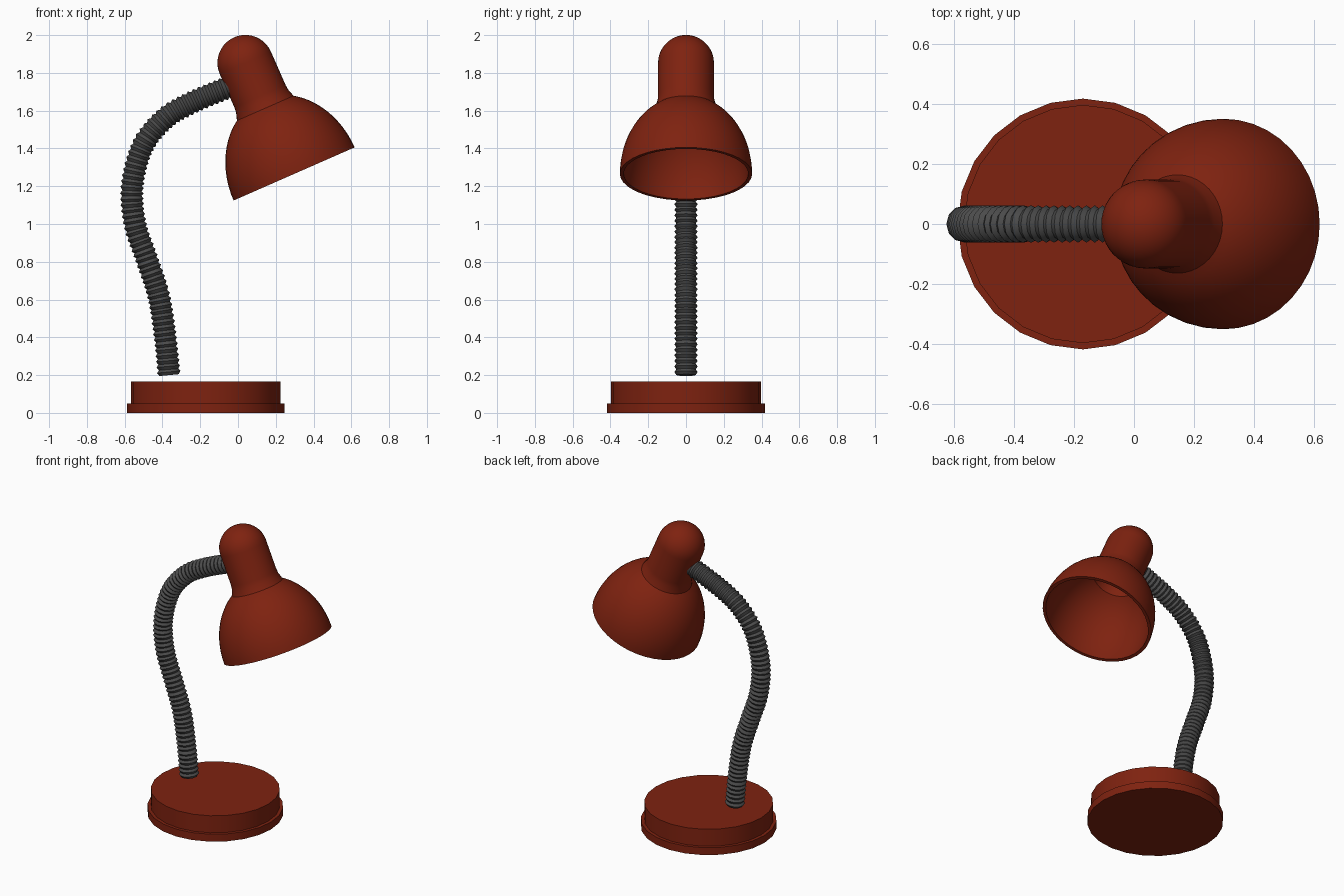
import bpy, bmesh, math
from mathutils import Vector

if "Cube" in bpy.data.objects:
    bpy.data.objects.remove(bpy.data.objects["Cube"])


def material(name, rgb):
    m = bpy.data.materials.new(name)
    m.diffuse_color = (*rgb, 1)
    m.use_nodes = True
    m.node_tree.nodes["Principled BSDF"].inputs["Base Color"].default_value = m.diffuse_color
    return m


RED = material("red_enamel", (0.21, 0.016, 0.005))
DARK = material("dark_metal", (0.07, 0.07, 0.07))


def finish(ob, mat, angle):
    ob.data.materials.append(mat)
    bpy.ops.object.select_all(action='DESELECT')
    bpy.context.view_layer.objects.active = ob
    ob.select_set(True)
    if ob.type == 'CURVE':
        bpy.ops.object.convert(target='MESH')
    bpy.ops.object.shade_smooth_by_angle(angle=math.radians(angle))


def lathe(name, profile, sides, mat, location, tilt=0):
    """Revolve an (r, z) profile that starts and ends on the axis."""
    bm = bmesh.new()
    vs = [bm.verts.new((r, 0, z)) for r, z in profile]
    es = [bm.edges.new(p) for p in zip(vs, vs[1:])]
    bmesh.ops.spin(bm, geom=vs + es, axis=(0, 0, 1), cent=(0, 0, 0),
                   angle=math.tau, steps=sides, use_duplicate=False)
    bmesh.ops.remove_doubles(bm, verts=bm.verts, dist=1e-4)
    bmesh.ops.recalc_face_normals(bm, faces=bm.faces)
    me = bpy.data.meshes.new(name)
    bm.to_mesh(me)
    bm.free()
    ob = bpy.data.objects.new(name, me)
    bpy.context.collection.objects.link(ob)
    ob.location = location
    ob.rotation_euler.y = tilt
    finish(ob, mat, 35)


# Stepped round base
lathe("base", [(0, 0), (0.417, 0), (0.417, 0.05), (0.396, 0.05),
               (0.396, 0.165), (0, 0.165)], 24, RED, (-0.17, 0, 0))


# Lamp shade: domed socket cap, neck and bell, as a thin shell
def shade_profile(d):
    rn, rb, h = 0.148 - d, 0.35 - d, 0.43 - d
    pts = [(rn * math.sin(a), 0.642 + rn * math.cos(a))
           for a in (math.pi / 2 * i / 10 for i in range(11))]
    pts += [(rn, 0.45), (rn + 0.003, 0.42)]
    a0 = math.acos(rn / rb) - 0.05
    pts += [(rb * math.cos(a), h * math.sin(a))
            for a in (a0 * (1 - i / 14) for i in range(15))]
    return pts


lathe("lamp_shade", shade_profile(0) + shade_profile(0.02)[::-1], 40, RED,
      (0.297, 0, 1.265), math.radians(-23.7))

# Gooseneck path, smoothed then resampled at even spacing
PATH = [(-0.365, 0.2), (-0.385, 0.4), (-0.42, 0.62), (-0.485, 0.82),
        (-0.545, 1.0), (-0.56, 1.2), (-0.505, 1.41), (-0.39, 1.555),
        (-0.25, 1.64), (-0.06, 1.72), (0.02, 1.75)]
P = [Vector((x, 0, z)) for x, z in PATH]
P = [2 * P[0] - P[1]] + P + [2 * P[-1] - P[-2]]
dense = []
for a, b, c, d in zip(P, P[1:], P[2:], P[3:]):
    for i in range(60):
        t = i / 60
        dense.append(0.5 * (2 * b + (c - a) * t + (2 * a - 5 * b + 4 * c - d) * t**2
                            + (3 * b - a - 3 * c + d) * t**3))
length = sum((q - p).length for p, q in zip(dense, dense[1:]))
RIBS = 64
step = length / (2 * RIBS)
points, run = [dense[0]], 0
for p, q in zip(dense, dense[1:]):
    run += (q - p).length
    if run >= step * len(points) - 1e-6:
        points.append(q)

# Ribbed flexible arm: alternating radius along the path
cu = bpy.data.curves.new("flexible_arm", 'CURVE')
cu.dimensions = '3D'
cu.bevel_depth = 1
cu.bevel_resolution = 4
cu.use_fill_caps = True
sp = cu.splines.new('POLY')
sp.points.add(len(points) - 1)
for i, (sv, p) in enumerate(zip(sp.points, points)):
    sv.co = (*p, 1)
    sv.radius = 0.062 if i % 2 else 0.051
arm = bpy.data.objects.new("flexible_arm", cu)
bpy.context.collection.objects.link(arm)
finish(arm, DARK, 30)
